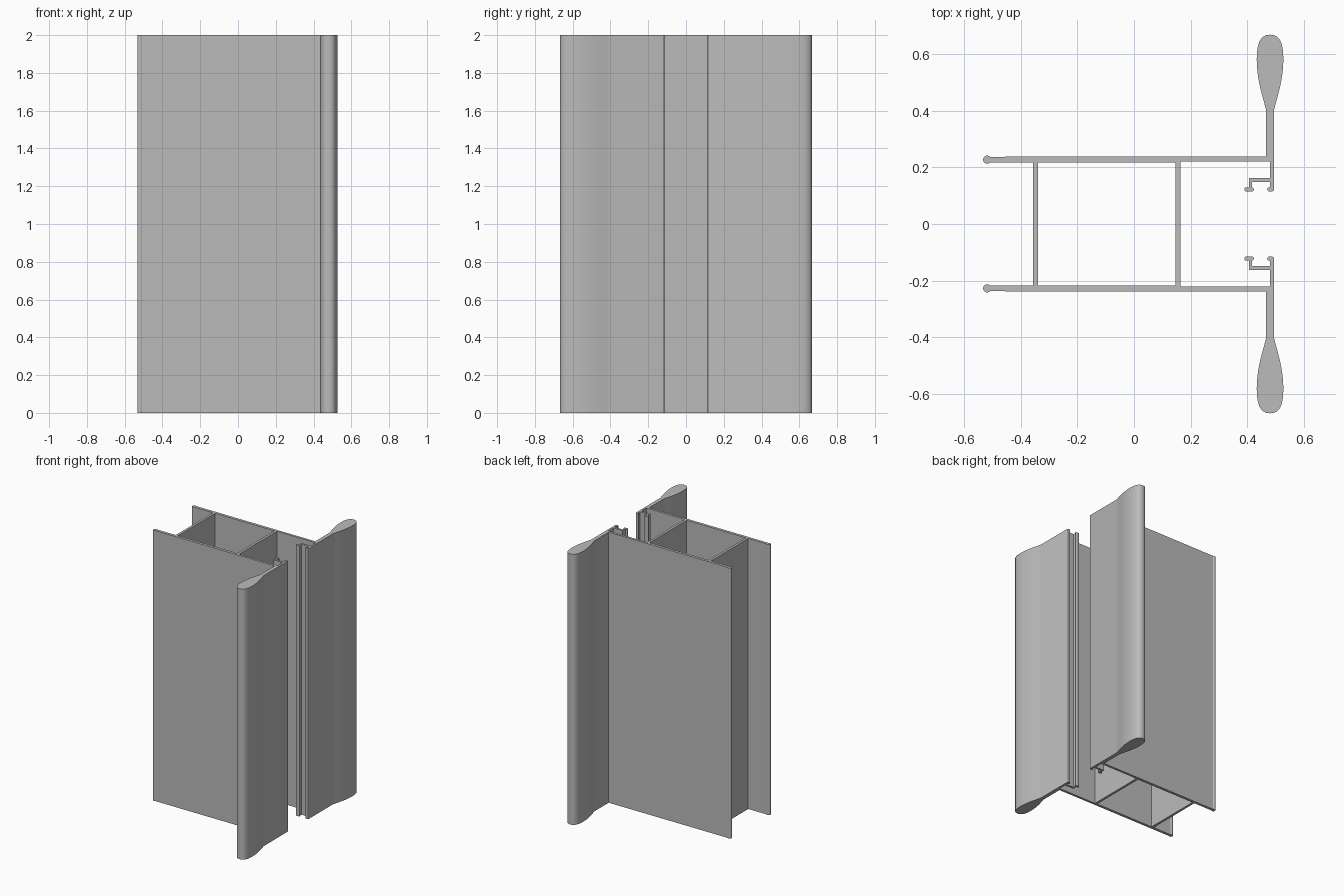
import bpy, bmesh, math
from mathutils import Vector
from mathutils.geometry import interpolate_bezier

HEIGHT = 2.0
if "Cube" in bpy.data.objects:
    bpy.data.objects.remove(bpy.data.objects["Cube"], do_unlink=True)

metal = bpy.data.materials.new("grey_metal")
metal.use_nodes = True
GREY = (0.5, 0.5, 0.5, 1)
metal.diffuse_color = GREY
metal.node_tree.nodes["Principled BSDF"].inputs["Base Color"].default_value = GREY


def extrude_profile(name, outline):
    """Extrude a closed plan outline to the full height."""
    bm = bmesh.new()
    base = bm.faces.new([bm.verts.new((x, y, 0)) for x, y in outline])
    top = bmesh.ops.extrude_face_region(bm, geom=[base], use_keep_orig=True)
    verts = [v for v in top["geom"] if isinstance(v, bmesh.types.BMVert)]
    bmesh.ops.translate(bm, verts=verts, vec=(0, 0, HEIGHT))
    bmesh.ops.recalc_face_normals(bm, faces=bm.faces[:])
    mesh = bpy.data.meshes.new(name)
    bm.to_mesh(mesh)
    bm.free()
    mesh.materials.append(metal)
    obj = bpy.data.objects.new(name, mesh)
    bpy.context.collection.objects.link(obj)
    bpy.ops.object.select_all(action="DESELECT")
    obj.select_set(True)
    bpy.context.view_layer.objects.active = obj
    bpy.ops.object.shade_smooth_by_angle(angle=math.radians(30))
    return obj


def arc(cx, cy, r, start, end, steps=6):
    angles = [math.radians(start + (end - start) * i / steps) for i in range(steps + 1)]
    return [(cx + r * math.cos(a), cy + r * math.sin(a)) for a in angles]


def curve(points, steps):
    pts = interpolate_bezier(*[Vector((*p, 0)) for p in points], steps)
    return [(p.x, p.y) for p in pts]


# Teardrop bulb at the end of the flange: half widths against y
half = curve([(.0145, .405), (.026, .45), (.047, .51), (.047, .58)], 10)
half += curve([(.047, .58), (.047, .64), (.034, .668), (0, .668)], 9)[1:]
MID = .48
bulb = [(MID - w, y) for w, y in half] + [(MID + w, y) for w, y in reversed(half[:-1])]

# Flange foot and the small clip groove beside it
foot = arc(.487, .122, .007, 0, -90, 3) + arc(.477, .122, .007, 270, 90, 6)
groove = [(.479, .131), (.479, .148), (.416, .148), (.416, .129)]
hook = arc(.416, .122, .007, 90, -90) + arc(.396, .122, .007, 270, 90)
hook += [(.405, .129), (.405, .163), (.479, .163), (.479, .22)]

# Side plate with a round bead on its free edge
plate = [(.164, .22), (.164, .217), (-.357, .217)]
bead = arc(-.518, .227, .0145, -45, -315, 14)
neck = [(.466, .238)]

rail = bulb + foot + groove + hook + plate + bead + neck
for name, side in (("back_rail", 1), ("front_rail", -1)):
    extrude_profile(name, [(x, side * y) for x, y in rail])

# Cross webs joining the two rails
for name, x in (("outer_web", -.348), ("inner_web", .155)):
    extrude_profile(name, [(x + sx * .009, sy * .217)
                           for sx, sy in ((-1, -1), (1, -1), (1, 1), (-1, 1))])
